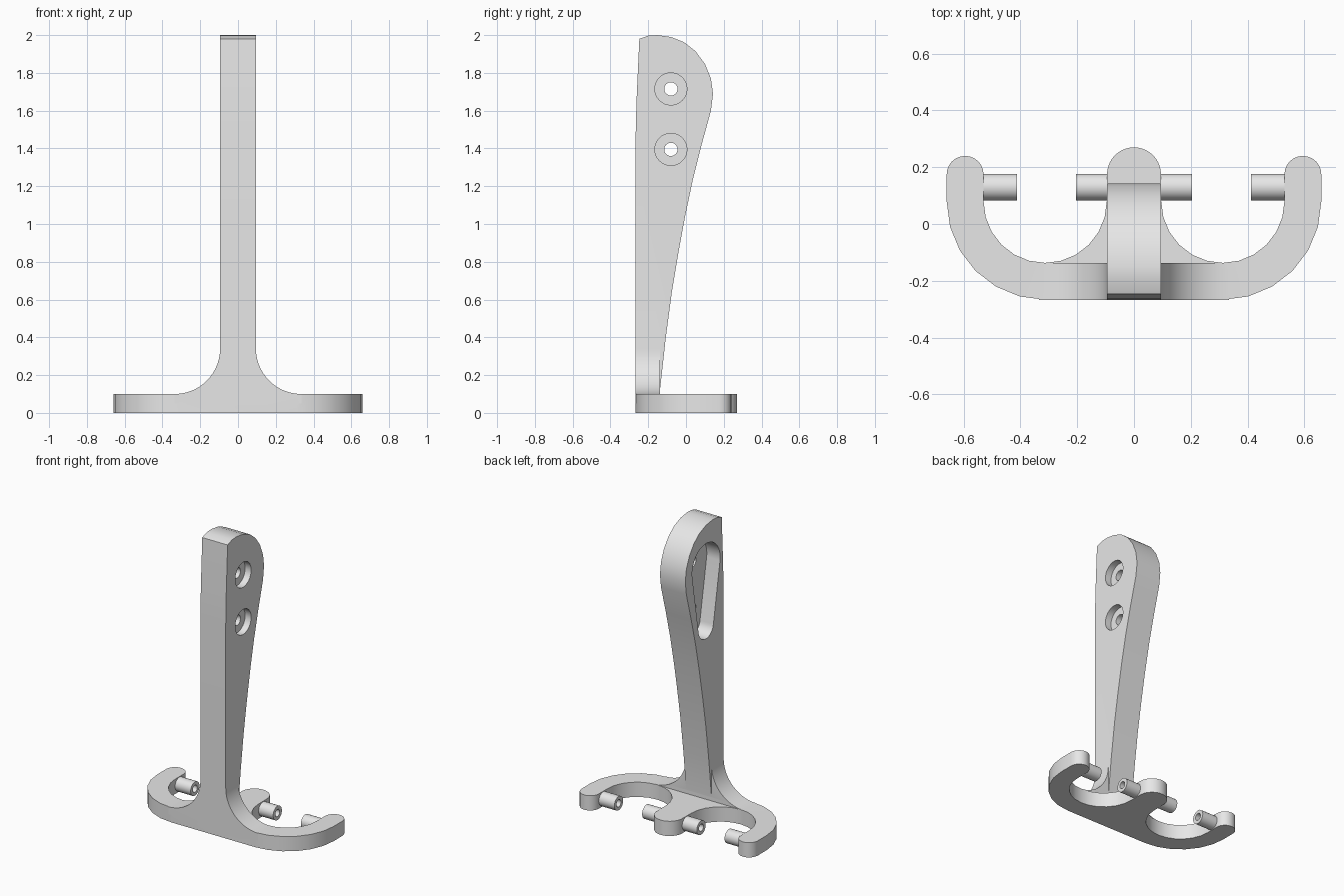
import bpy, bmesh
from math import sin, cos, radians
from mathutils import Vector

cube = bpy.data.objects.get("Cube")
if cube:
    bpy.data.objects.remove(cube, do_unlink=True)

grey = bpy.data.materials.new("plain grey")
grey.use_nodes = True
grey.diffuse_color = (0.8, 0.8, 0.8, 1)
grey.node_tree.nodes["Principled BSDF"].inputs["Base Color"].default_value = (0.8, 0.8, 0.8, 1)


def arc(cx, cy, r, start, end, steps):
    """Points along an arc, angles in degrees."""
    angles = [radians(start + (end - start) * i / steps) for i in range(steps + 1)]
    return [(cx + r * cos(a), cy + r * sin(a)) for a in angles]


def prism(name, points, axis, low, high):
    """Extrude a 2D outline along one axis."""
    place = {"x": lambda u, v, d: (d, u, v),
             "y": lambda u, v, d: (u, d, v),
             "z": lambda u, v, d: (u, v, d)}[axis]
    bm = bmesh.new()
    face = bm.faces.new([bm.verts.new(place(u, v, low)) for u, v in points])
    moved = bmesh.ops.extrude_face_region(bm, geom=[face])["geom"]
    shift = Vector(place(0, 0, high - low))
    bmesh.ops.translate(bm, verts=[g for g in moved if isinstance(g, bmesh.types.BMVert)], vec=shift)
    bmesh.ops.recalc_face_normals(bm, faces=bm.faces)
    mesh = bpy.data.meshes.new(name)
    bm.to_mesh(mesh)
    bm.free()
    mesh.materials.append(grey)
    ob = bpy.data.objects.new(name, mesh)
    bpy.context.collection.objects.link(ob)
    return ob


def disc(name, y, z, r, low, high, steps=32):
    return prism(name, arc(y, z, r, 0, 360, steps)[:-1], "x", low, high)


def select(ob):
    bpy.ops.object.select_all(action="DESELECT")
    ob.select_set(True)
    bpy.context.view_layer.objects.active = ob


def combine(ob, other, operation):
    """Apply a boolean and remove the helper."""
    select(ob)
    mod = ob.modifiers.new("Boolean", "BOOLEAN")
    mod.operation = operation
    mod.solver = "EXACT"
    mod.object = other
    bpy.ops.object.modifier_apply(modifier=mod.name)
    bpy.data.objects.remove(other, do_unlink=True)


def smooth(ob):
    select(ob)
    bpy.ops.object.shade_smooth_by_angle(angle=radians(30))


# Flat three-pronged base, outlined on one side and mirrored
BEND_X, BEND_Y, TIP_Y = 0.313, 0.08, 0.175
half = arc(0, TIP_Y, 0.095, 90, 0, 10)
half += arc(BEND_X, BEND_Y, 0.217, 180, 360, 12)
half += arc(0.595, TIP_Y, 0.065, 180, 0, 12)
half += arc(BEND_X, BEND_Y, 0.347, 0, -90, 6)
other_half = [(-x, y) for x, y in reversed(half[1:])]
body = prism("hook_body", half + other_half, "z", 0, 0.1)

# Upright, tapering down from a rounded head
profile = [(-0.267, 0.05), (-0.267, 1.45), (-0.262, 1.65), (-0.247, 1.98),
           (-0.2, 1.997), (-0.15, 2.0), (-0.08, 1.99), (-0.01, 1.962),
           (0.05, 1.915), (0.1, 1.848), (0.132, 1.77), (0.143, 1.69),
           (0.132, 1.6), (0.08, 1.41), (0.035, 1.23), (-0.005, 1.04),
           (-0.04, 0.85), (-0.075, 0.64), (-0.107, 0.4), (-0.14, 0.1), (-0.143, 0.05)]
combine(body, prism("upright", profile, "x", -0.095, 0.095), "UNION")

# Curved flare joining the upright to the base
flare = [(0.335, 0.05)] + arc(0.335, 0.34, 0.24, 270, 180, 14)
flare += [(-x, z) for x, z in reversed(flare)]
combine(body, prism("flare", flare, "y", -0.267, -0.137), "UNION")

# Teardrop pocket on the right side of the head
pocket = arc(-0.08, 1.715, 0.15, -8, 188, 24) + arc(-0.078, 1.3, 0.08, 188, 352, 16)
combine(body, prism("pocket", pocket, "x", -0.2, 0.005), "DIFFERENCE")

# Counterbored screw holes on the left side
for z in (1.715, 1.395):
    combine(body, disc("counterbore", -0.08, z, 0.085, 0.05, 0.2), "DIFFERENCE")
    combine(body, disc("screw_hole", -0.08, z, 0.035, -0.05, 0.2), "DIFFERENCE")
smooth(body)

# Hollow pins reaching into the two gaps
for side, name in ((1, "left"), (-1, "right")):
    for part, root, end in (("inner", 0.09, 0.205), ("outer", 0.535, 0.413)):
        pin = disc(f"{name}_{part}_pin", 0.13, 0.05, 0.047, *sorted((side * root, side * end)))
        inside = root + (end - root) * 0.1
        outside = end + (end - root) * 0.2
        bore = disc("bore", 0.13, 0.05, 0.024, *sorted((side * inside, side * outside)))
        combine(pin, bore, "DIFFERENCE")
        smooth(pin)
